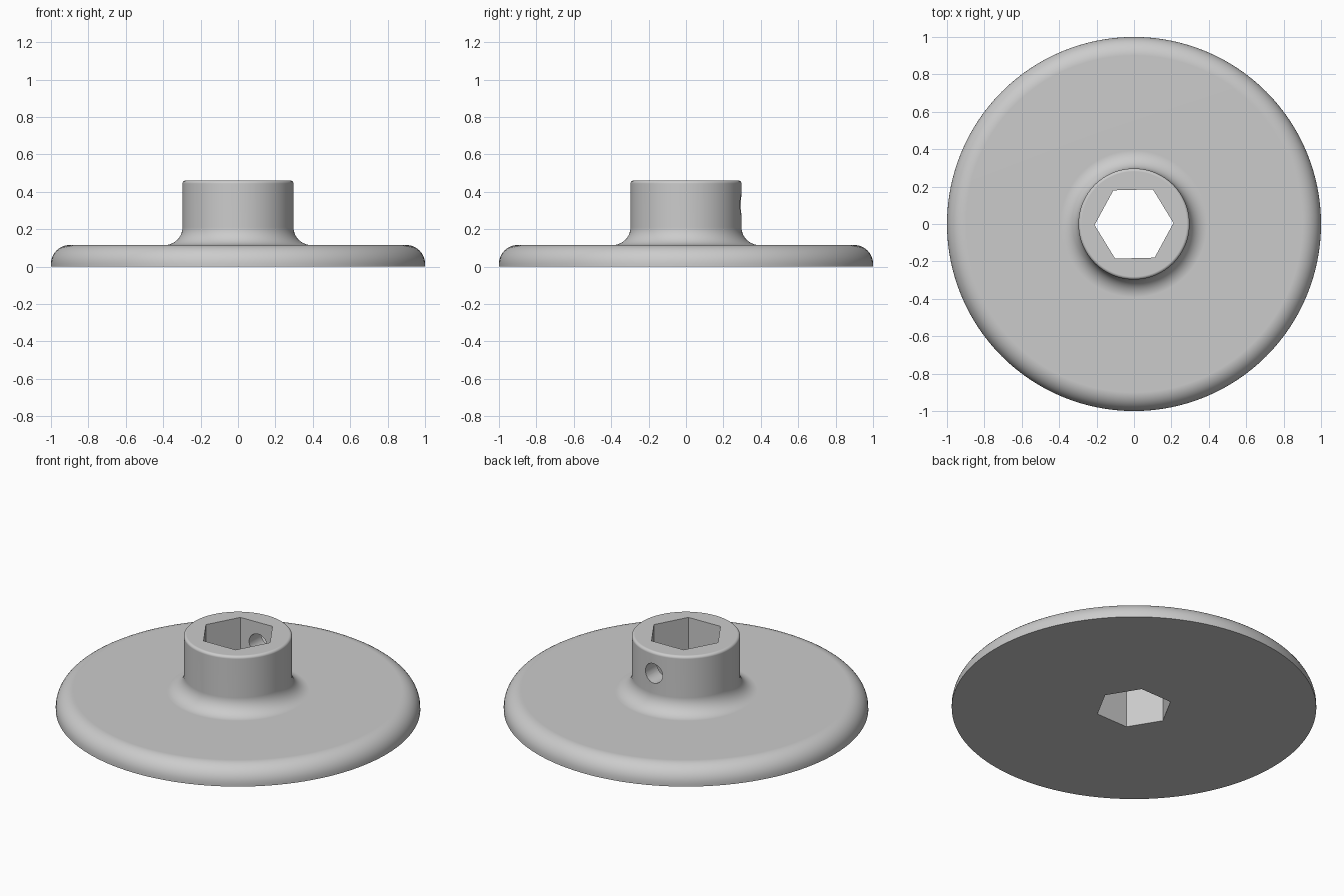
import bpy
import bmesh
from math import pi, cos, sin, radians
from mathutils import Matrix, Vector

if "Cube" in bpy.data.objects:
    bpy.data.objects.remove(bpy.data.objects["Cube"], do_unlink=True)

SEGMENTS = 128
HUB_R, HUB_TOP = 0.297, 0.46
DISC_TOP = 0.115

# Single plain grey material
grey = bpy.data.materials.new("plain_grey")
grey.use_nodes = True
colour = (0.6, 0.6, 0.6, 1)
grey.diffuse_color = colour
grey.node_tree.nodes["Principled BSDF"].inputs["Base Color"].default_value = colour


def arc(cx, cz, radius, start, end, steps):
    """Points of a rounded corner in the radius/height plane."""
    angles = [radians(start + (end - start) * i / steps) for i in range(steps + 1)]
    return [(cx + radius * cos(a), cz + radius * sin(a)) for a in angles]


def make_object(name, bm):
    bmesh.ops.recalc_face_normals(bm, faces=bm.faces)
    mesh = bpy.data.meshes.new(name)
    bm.to_mesh(mesh)
    bm.free()
    mesh.materials.append(grey)
    obj = bpy.data.objects.new(name, mesh)
    bpy.context.collection.objects.link(obj)
    return obj


def prism(name, sides, radius, depth, matrix):
    bm = bmesh.new()
    bmesh.ops.create_cone(bm, cap_ends=True, segments=sides, radius1=radius,
                          radius2=radius, depth=depth, matrix=matrix)
    return make_object(name, bm)


# Disc and hub turned from one profile: rounded rim, fillet, eased top edge
rim, fillet, ease = 0.1, 0.095, 0.016
profile = [(1, 0)]
profile += arc(1 - rim, DISC_TOP - rim, rim, 0, 90, 10)
profile += arc(HUB_R + fillet, DISC_TOP + fillet, fillet, 270, 180, 10)
profile += arc(HUB_R - ease, HUB_TOP - ease, ease, 0, 90, 5)

bm = bmesh.new()
rings = []
for r, z in profile:
    angles = [2 * pi * i / SEGMENTS for i in range(SEGMENTS)]
    rings.append([bm.verts.new((r * cos(a), r * sin(a), z)) for a in angles])
for low, high in zip(rings, rings[1:]):
    for i in range(SEGMENTS):
        j = (i + 1) % SEGMENTS
        bm.faces.new((low[i], low[j], high[j], high[i]))
bm.faces.new(rings[0])
bm.faces.new(rings[-1])
wheel = make_object("hubbed_disc", bm)

# Hexagonal bore through the axis, turned slightly off square
hex_turn = Matrix.Rotation(radians(1.5), 4, "Z")
points_x = Matrix.Rotation(radians(30), 4, "Z")
bore = prism("hex_bore_cutter", 6, 0.211, 2, hex_turn @ points_x)
first = Vector(bore.data.vertices[0].co.xy).angle_signed(Vector((1, 0)))
offset = (first - radians(1.5)) % radians(60)
bore.data.transform(Matrix.Rotation(-offset, 4, "Z"))

# Set-screw hole through the back wall of the hub
direction = Vector((cos(radians(88)), sin(radians(88)), 0))
hole = prism("screw_hole_cutter", 40, 0.059, 0.4,
             Matrix.Translation(direction * 0.25 + Vector((0, 0, 0.33)))
             @ direction.to_track_quat("Z", "Y").to_matrix().to_4x4())

bpy.ops.object.select_all(action="DESELECT")
bpy.context.view_layer.objects.active = wheel
wheel.select_set(True)
for cutter in (bore, hole):
    cut = wheel.modifiers.new(cutter.name, "BOOLEAN")
    cut.operation = "DIFFERENCE"
    cut.solver = "EXACT"
    cut.object = cutter
    bpy.ops.object.modifier_apply(modifier=cut.name)
    bpy.data.objects.remove(cutter, do_unlink=True)

# Smooth curves, crisp edges, flat planes kept flat
bpy.ops.object.shade_smooth_by_angle(angle=radians(30))
normals = wheel.modifiers.new("flat_planes", "WEIGHTED_NORMAL")
normals.keep_sharp = True
